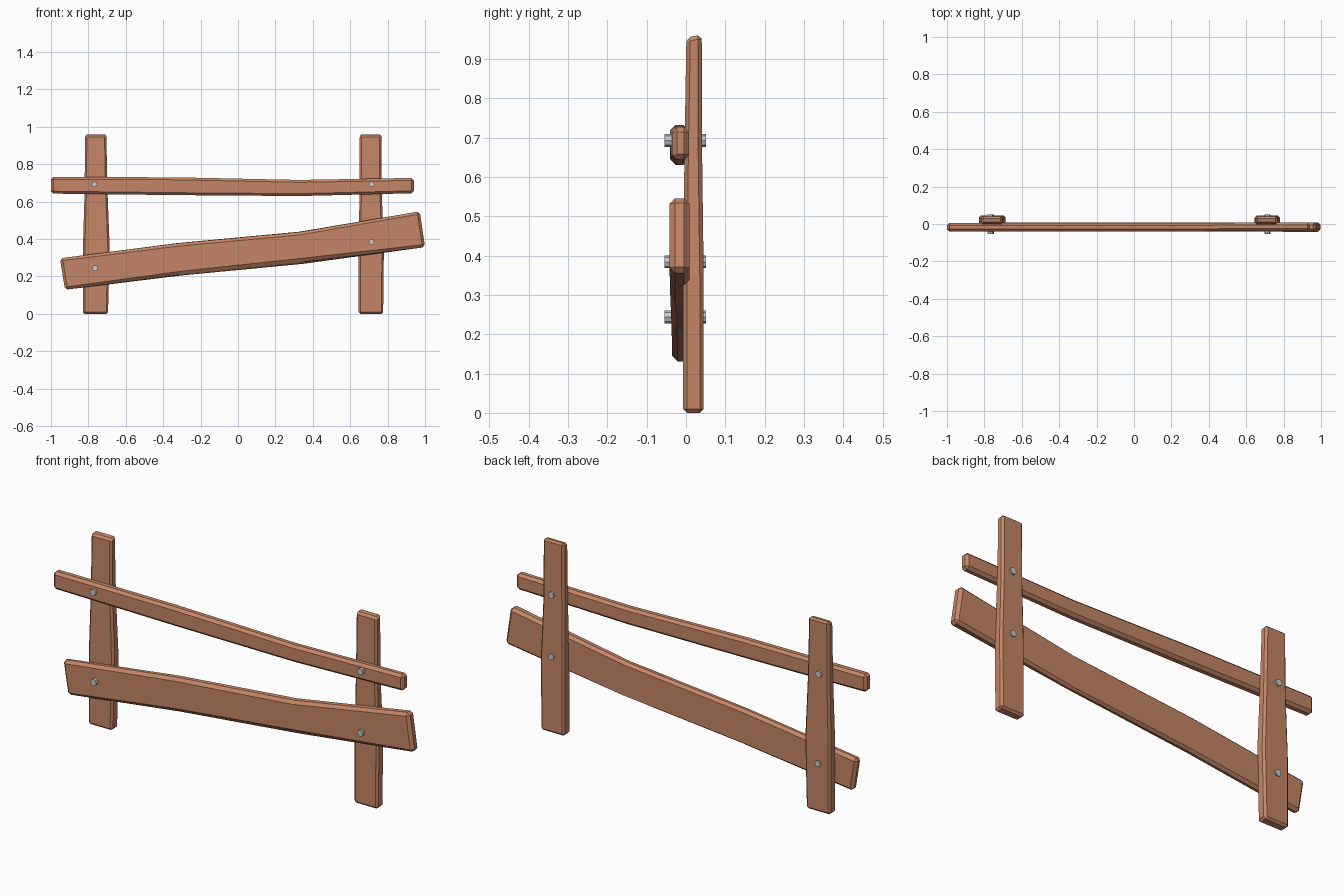
import bpy, bmesh
from math import pi

wood = bpy.data.materials.new("wood")
wood.diffuse_color = (0.56, 0.24, 0.135, 1)


def board(name, sections, bevel):
    """Loft four-cornered sections: two (x, z) edge points, front y, back y,
    and the z shift of the back corners at each edge point."""
    bm = bmesh.new()
    rings = []
    for xa, za, xb, zb, yf, yb, da, db in sections:
        corners = [(xa, yf, za), (xb, yf, zb), (xb, yb, zb + db), (xa, yb, za + da)]
        rings.append([bm.verts.new(c) for c in corners])
    for r, s in zip(rings, rings[1:]):
        for i in range(4):
            j = (i + 1) % 4
            bm.faces.new((r[i], r[j], s[j], s[i]))
    bm.faces.new(rings[0])
    bm.faces.new(rings[-1])
    bmesh.ops.recalc_face_normals(bm, faces=bm.faces)
    me = bpy.data.meshes.new(name)
    bm.to_mesh(me)
    bm.free()
    me.materials.append(wood)
    ob = bpy.data.objects.new(name, me)
    bpy.context.collection.objects.link(ob)
    mod = ob.modifiers.new("chamfer", "BEVEL")
    mod.width = bevel
    mod.segments = 1
    mod.limit_method = "ANGLE"
    mod.angle_limit = 0.7
    return ob


# Upright posts, slightly swollen low down and tapered to the top
board("left_post", [
    (-0.829, 0.0, -0.695, 0.0, -0.007, 0.045, 0, 0),
    (-0.829, 0.35, -0.686, 0.35, -0.007, 0.045, 0, 0),
    (-0.820, 0.66, -0.698, 0.66, -0.004, 0.041, 0, 0),
    (-0.818, 0.955, -0.704, 0.955, 0.001, 0.040, 0.007, 0.007)], 0.010)
board("right_post", [
    (0.645, 0.0, 0.776, 0.0, -0.007, 0.045, 0, 0),
    (0.645, 0.35, 0.780, 0.35, -0.007, 0.045, 0, 0),
    (0.650, 0.66, 0.768, 0.66, -0.004, 0.041, 0, 0),
    (0.651, 0.955, 0.767, 0.955, 0.001, 0.040, 0.007, 0.007)], 0.010)

# Narrow upper rail
board("upper_rail", [
    (-1.0, 0.643, -1.0, 0.732, -0.041, 0.006, 0, 0),
    (-0.33, 0.635, -0.33, 0.730, -0.041, 0.006, 0, 0),
    (0.33, 0.630, 0.33, 0.716, -0.039, 0.006, 0, 0),
    (0.94, 0.645, 0.94, 0.727, -0.036, 0.008, 0, 0)], 0.013)

# Wide slanting lower rail, bent and a little twisted
board("lower_rail", [
    (-0.925, 0.129, -0.952, 0.297, -0.035, 0.006, 0, 0),
    (-0.31, 0.213, -0.33, 0.375, -0.037, 0.008, -0.012, 0.004),
    (0.35, 0.284, 0.33, 0.436, -0.040, 0.008, -0.022, 0.005),
    (1.0, 0.357, 0.972, 0.548, -0.042, 0.009, 0, 0)], 0.014)

# Bolts through every crossing
bolts = [("upper_left_bolt", -0.768, 0.693), ("upper_right_bolt", 0.714, 0.693),
         ("lower_left_bolt", -0.764, 0.244), ("lower_right_bolt", 0.714, 0.384)]
for name, x, z in bolts:
    bpy.ops.mesh.primitive_cylinder_add(vertices=8, radius=0.016, depth=0.105,
                                        location=(x, -0.002, z), rotation=(pi / 2, 0, 0))
    bpy.context.object.name = name
